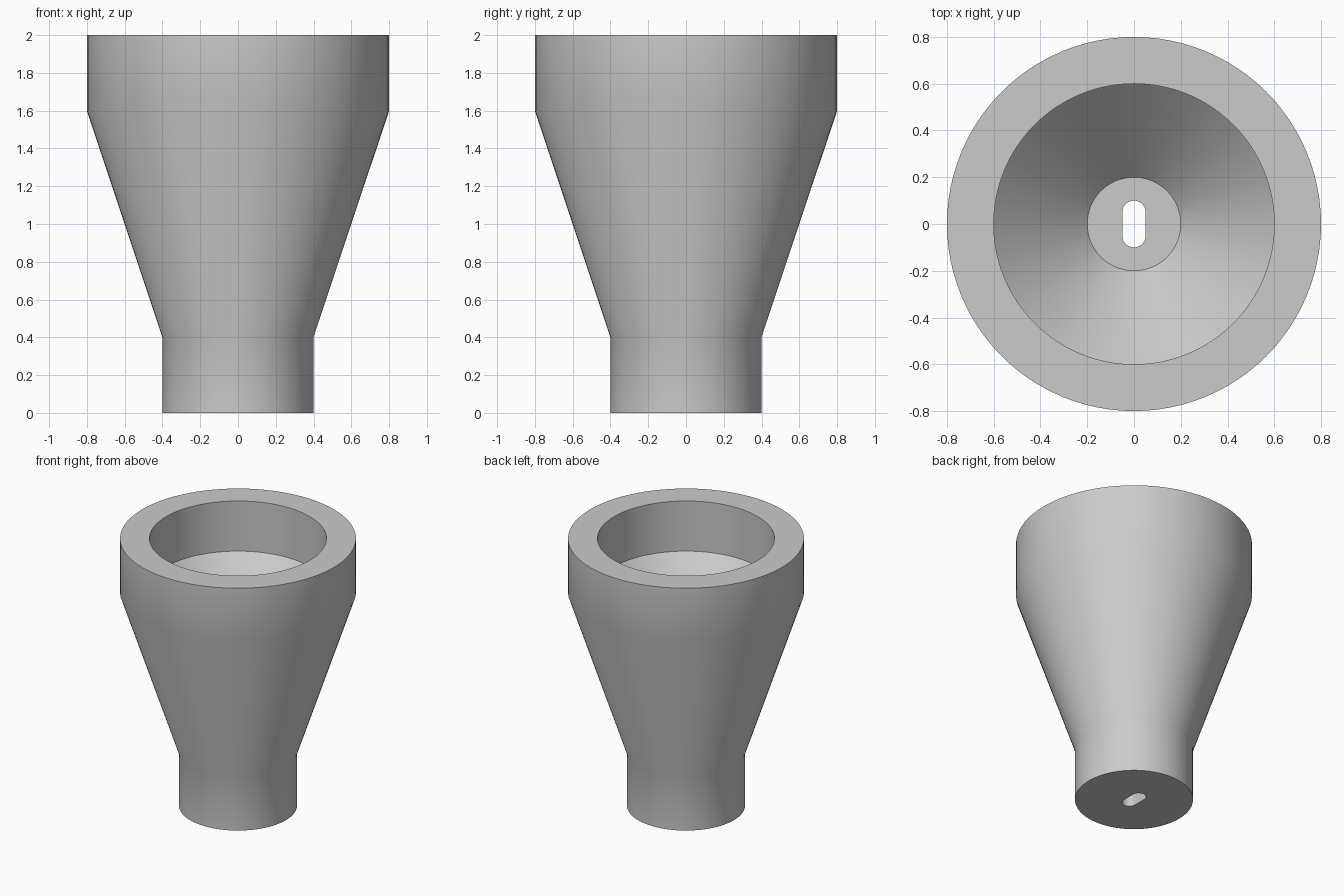
import bpy
import bmesh
import math

cube = bpy.data.objects.get("Cube")
if cube:
    bpy.data.objects.remove(cube, do_unlink=True)

grey = bpy.data.materials.new("plain grey")
grey.use_nodes = True
color = (0.6, 0.6, 0.6, 1)
grey.diffuse_color = color
grey.node_tree.nodes["Principled BSDF"].inputs["Base Color"].default_value = color


def add_object(name, bm):
    bmesh.ops.recalc_face_normals(bm, faces=bm.faces)
    mesh = bpy.data.meshes.new(name)
    bm.to_mesh(mesh)
    bm.free()
    mesh.materials.append(grey)
    obj = bpy.data.objects.new(name, mesh)
    bpy.context.collection.objects.link(obj)
    return obj


def lathe(name, profile, sides):
    """Turn (radius, height) points about z, with a flat cap at both ends."""
    bm = bmesh.new()
    rings = []
    for r, z in profile:
        angles = [math.tau * i / sides for i in range(sides)]
        rings.append([bm.verts.new((r * math.cos(a), r * math.sin(a), z)) for a in angles])
    for low, high in zip(rings, rings[1:]):
        for i in range(sides):
            j = (i + 1) % sides
            bm.faces.new((low[i], low[j], high[j], high[i]))
    bm.faces.new(rings[0])
    bm.faces.new(rings[-1])
    return add_object(name, bm)


def slot_prism(name, radius, offset, bottom, top, steps):
    """Upright prism with rounded ends along y."""
    bm = bmesh.new()
    outline = []
    for end in (0, 1):
        for i in range(steps + 1):
            a = math.pi * (end + i / steps)
            y = offset if end == 0 else -offset
            outline.append(bm.verts.new((radius * math.cos(a), y + radius * math.sin(a), bottom)))
    face = bm.faces.new(outline)
    new = bmesh.ops.extrude_face_region(bm, geom=[face])["geom"]
    verts = [v for v in new if isinstance(v, bmesh.types.BMVert)]
    bmesh.ops.translate(bm, vec=(0, 0, top - bottom), verts=verts)
    return add_object(name, bm)


# Body: foot, flared wall and collar outside; socket and conical seat inside
body = lathe("funnel_body", [
    (0.4, 0), (0.4, 0.4), (0.8, 1.6), (0.8, 2),
    (0.6, 2), (0.6, 1.625), (0.2, 1.225),
], 96)

# Slot through the floor
cutter = slot_prism("slot_cutter", 0.05, 0.05, -0.1, 1.5, 16)
cutter.hide_render = True
cut = body.modifiers.new("slot", "BOOLEAN")
cut.operation = "DIFFERENCE"
cut.solver = "EXACT"
cut.object = cutter

bpy.ops.object.select_all(action="DESELECT")
body.select_set(True)
bpy.context.view_layer.objects.active = body
bpy.ops.object.modifier_apply(modifier=cut.name)
bpy.data.objects.remove(cutter, do_unlink=True)
bpy.ops.object.shade_smooth_by_angle(angle=math.radians(30))
